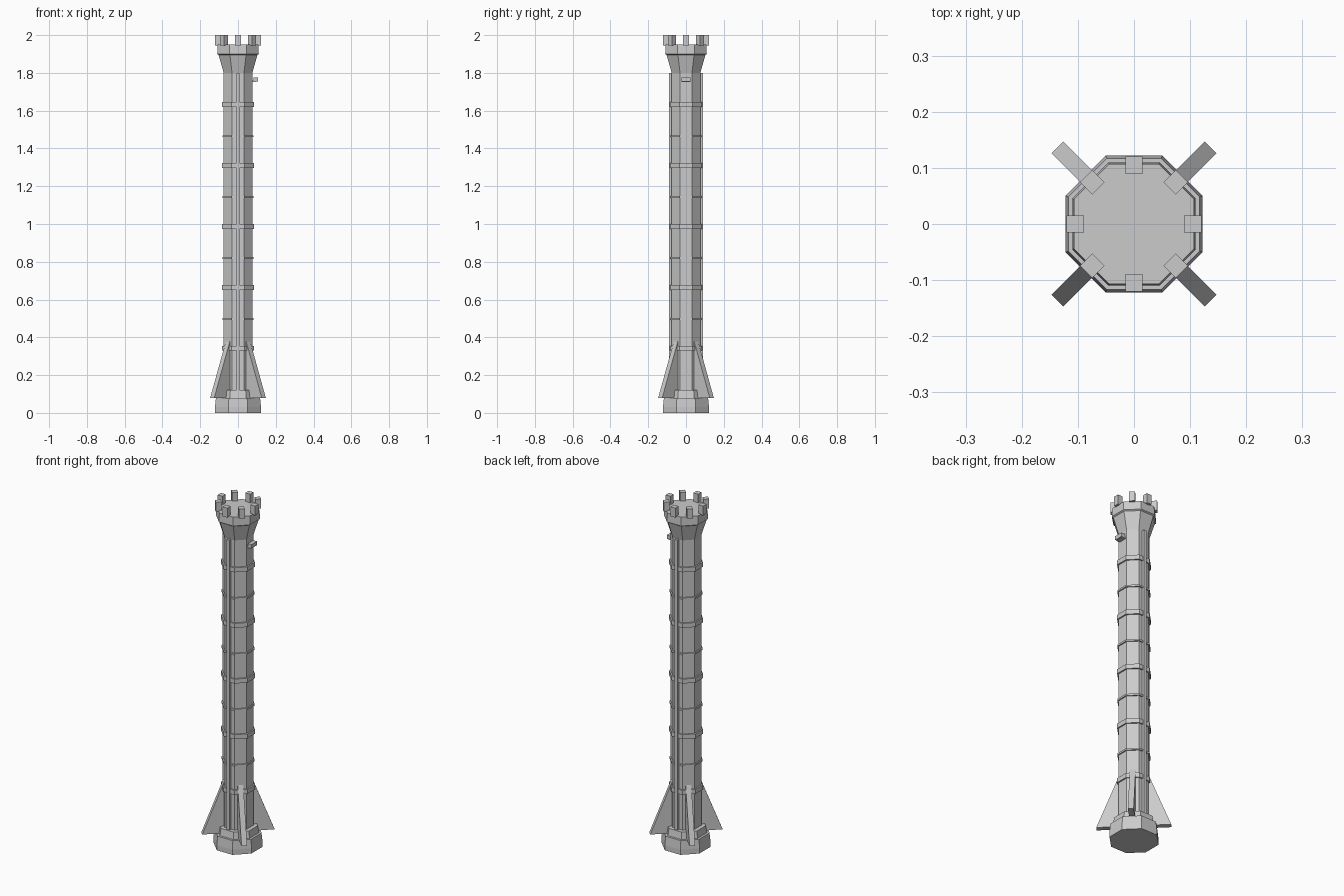
import bpy, bmesh, math
from mathutils import Matrix

if "Cube" in bpy.data.objects:
    bpy.data.objects.remove(bpy.data.objects["Cube"])

# One flat grey for the whole tower
stone = bpy.data.materials.new("grey_stone")
stone.diffuse_color = (0.6, 0.6, 0.6, 1)
stone.use_nodes = True
stone.node_tree.nodes["Principled BSDF"].inputs["Base Color"].default_value = stone.diffuse_color
K = 1 / math.cos(math.pi / 8)   # apothem to corner radius


def finish(name, bm):
    bmesh.ops.recalc_face_normals(bm, faces=bm.faces)
    me = bpy.data.meshes.new(name)
    bm.to_mesh(me)
    bm.free()
    me.materials.append(stone)
    ob = bpy.data.objects.new(name, me)
    bpy.context.collection.objects.link(ob)
    return ob


def octagon(name, profile):
    """Stacked octagons from (apothem, z) pairs, flats facing the axes."""
    bm = bmesh.new()
    rings = []
    for a, z in profile:
        rings.append([bm.verts.new((a * K * math.cos((i + .5) * math.pi / 4),
                                    a * K * math.sin((i + .5) * math.pi / 4), z))
                      for i in range(8)])
    for lo, hi in zip(rings, rings[1:]):
        for i in range(8):
            j = (i + 1) % 8
            bm.faces.new((lo[i], lo[j], hi[j], hi[i]))
    bm.faces.new(rings[0][::-1])
    bm.faces.new(rings[-1])
    return finish(name, bm)


def box(name, size, loc, angle=0):
    """Box placed at loc, then turned about the tower axis."""
    bm = bmesh.new()
    m = Matrix.Rotation(angle, 4, 'Z') @ Matrix.Translation(loc) @ Matrix.Diagonal((*size, 1))
    bmesh.ops.create_cube(bm, size=1, matrix=m)
    return finish(name, bm)


def fin(name, angle):
    """Sloping buttress plate standing on the plinth."""
    bm = bmesh.new()
    rot = Matrix.Rotation(angle, 3, 'Z')
    sides = []
    for y in (-.015, .015):
        vs = [bm.verts.new((r, y, z)) for r, z in
              ((.05, .08), (.193, .08), (.06, .42), (.05, .42))]
        sides.append(vs)
    a, b = sides
    bm.faces.new(a)
    bm.faces.new(b[::-1])
    for i in range(4):
        j = (i + 1) % 4
        bm.faces.new((a[j], a[i], b[i], b[j]))
    bmesh.ops.transform(bm, matrix=rot.to_4x4(), verts=bm.verts)
    return finish(name, bm)


# Plinth, collar and shaft
octagon("plinth", [(.122, 0), (.122, .03), (.117, .08)])
octagon("collar", [(.105, .075), (.098, .12)])
octagon("shaft", [(.076, .1), (.076, 1.82)])

# Alternating thick and thin bands
for i in range(5):
    z = .342 + i * .3225
    octagon("thick_band", [(.084, z - .013), (.084, z + .013)])
    if i < 4:
        z += .155
        octagon("thin_band", [(.083, z - .005), (.083, z + .005)])

# Front and back vertical ribs
for s in (-1, 1):
    box("rib", (.018, .03, 1.7), (0, s * .076, .95))

# Flared crown and battlements
octagon("crown", [(.076, 1.8), (.103, 1.895), (.11, 1.90), (.107, 1.95)])
for i in range(8):
    box("merlon", (.031, .031, .055), (.105, 0, 1.9725), i * math.pi / 4)

# Diagonal buttresses
for i in range(4):
    fin("buttress", math.pi / 4 + i * math.pi / 2)

# Small bracket on the right side
box("bracket_arm", (.03, .05, .008), (.08, 0, 1.755))
box("bracket_block", (.024, .05, .022), (.093, 0, 1.765))
